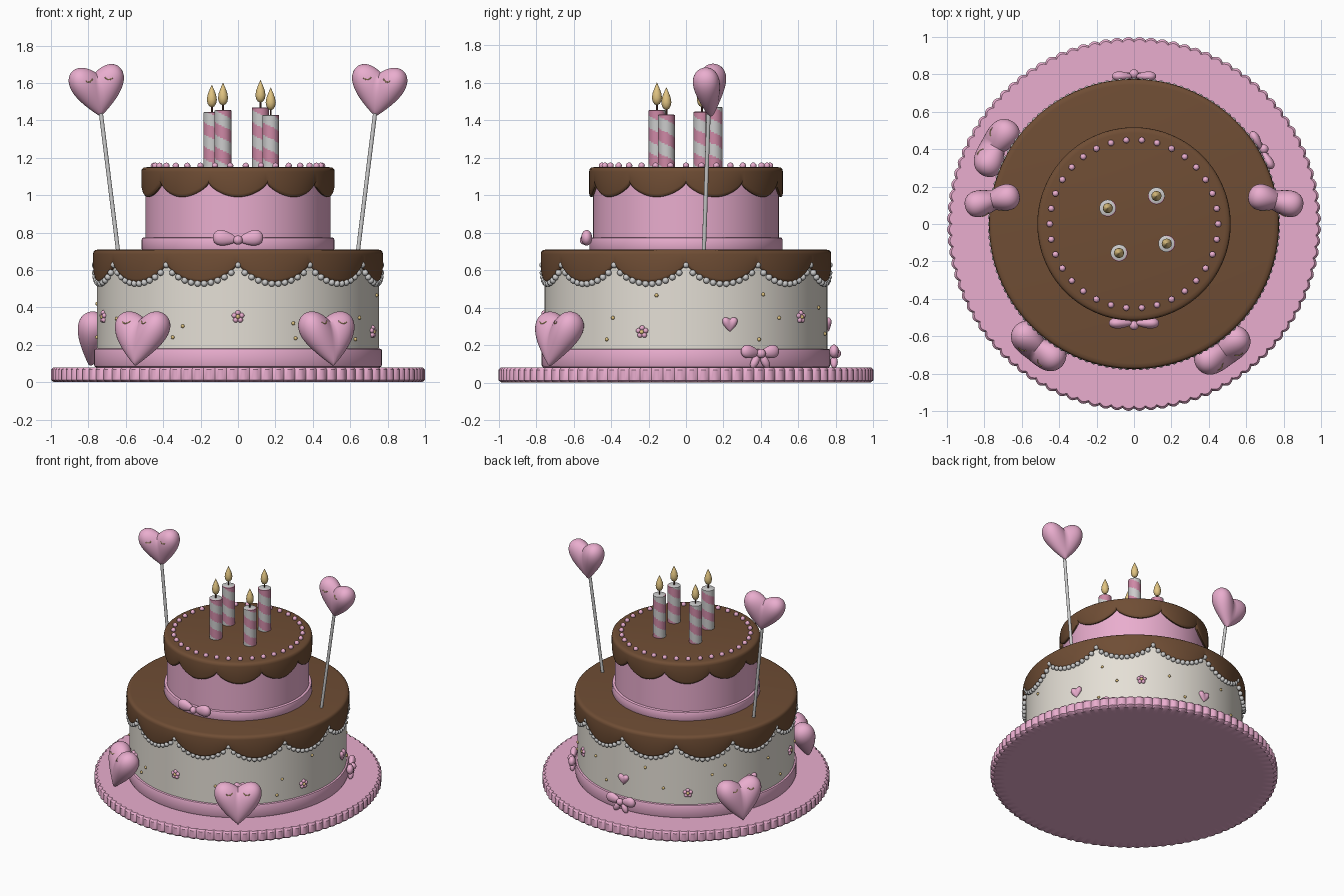
import bpy, bmesh
from math import sin, cos, pi, radians, sqrt
from mathutils import Matrix, Vector

if "Cube" in bpy.data.objects:
    bpy.data.objects.remove(bpy.data.objects["Cube"])

def mat(name, c):
    m = bpy.data.materials.new(name)
    m.diffuse_color = (*c, 1)
    m.use_nodes = True
    m.node_tree.nodes["Principled BSDF"].inputs["Base Color"].default_value = m.diffuse_color
    return m

PINK = mat("pink", (0.82, 0.42, 0.62))
CHOC = mat("chocolate", (0.16, 0.075, 0.035))
CREAM = mat("cream", (0.78, 0.74, 0.67))
WHITE = mat("white", (0.8, 0.8, 0.78))
GOLD = mat("gold", (0.75, 0.55, 0.22))
ROSE = mat("rose", (0.62, 0.25, 0.38))
DARK = mat("dark", (0.1, 0.04, 0.03))

def finish(bm, name, *mats, angle=40):
    bmesh.ops.recalc_face_normals(bm, faces=bm.faces)
    me = bpy.data.meshes.new(name)
    bm.to_mesh(me)
    bm.free()
    for m in mats:
        me.materials.append(m)
    me.polygons.foreach_set("use_smooth", [True] * len(me.polygons))
    me.set_sharp_from_angle(angle=radians(angle))
    ob = bpy.data.objects.new(name, me)
    bpy.context.collection.objects.link(ob)
    return ob

def lathe_into(bm, prof, n, at=(0, 0, 0)):
    """prof(angle) -> list of (r, z); ends are capped"""
    rings = []
    for i in range(n):
        a = 2 * pi * i / n
        rings.append([bm.verts.new((at[0] + r * cos(a), at[1] + r * sin(a), at[2] + z)) for r, z in prof(a)])
    m = len(rings[0])
    for i in range(n):
        p, q = rings[i], rings[(i + 1) % n]
        for j in range(m - 1):
            bm.faces.new((p[j], q[j], q[j + 1], p[j + 1]))
    bm.faces.new([r[0] for r in rings])
    bm.faces.new([r[-1] for r in rings])

def lathe(name, prof, n, m):
    bm = bmesh.new()
    lathe_into(bm, prof if callable(prof) else (lambda a: prof), n)
    return finish(bm, name, m)

def ball(bm, loc, r, rot=None, scale=(1, 1, 1), u=12, v=8):
    M = Matrix.Translation(loc) @ (rot or Matrix()) @ Matrix.Diagonal((*scale, 1))
    return bmesh.ops.create_uvsphere(bm, u_segments=u, v_segments=v, radius=r, matrix=M)["verts"]

def around(deg, r, z):
    """frame on the cake side, local -y pointing outwards"""
    a = radians(deg)
    return Matrix.Translation((r * cos(a), r * sin(a), z)) @ Matrix.Rotation(a + pi / 2, 4, 'Z')

# pleated board
def board(a):
    k = 0.985 + 0.015 * abs(sin(50 * a))
    return [(.9 * k, 0), (.985 * k, 0), (k, .012), (k, .068), (.988 * k, .08), (.6, .08)]
lathe("board", board, 600, PINK)

# tiers and ribbons
def band(r, z0, z1, b=.012):
    return [(r - .06, z0), (r - b, z0), (r - .3 * b, z0 + .3 * b), (r, z0 + b), (r, z1 - b),
            (r - .3 * b, z1 - .3 * b), (r - b, z1), (r - .06, z1)]
lathe("lower_tier", [(.755, .08), (.755, .69)], 128, CREAM)
lathe("upper_tier", [(.495, .70), (.495, 1.13)], 128, PINK)
lathe("lower_ribbon", band(.77, .08, .18), 128, PINK)
lathe("upper_ribbon", band(.515, .70, .775), 128, PINK)

# chocolate icing with scalloped edge
def edge(a, n, cusp, depth, off):
    return cusp - depth * abs(sin(n * (a - off) / 2)) ** .7
def icing(R, top, inner, n, cusp, depth, off):
    def prof(a):
        z = edge(a, n, cusp, depth, off)
        return [(R - .03, top), (R - .012, top - .003), (R - .003, top - .011), (R, top - .025), (R, z + .018),
                (R - .003, z + .007), (R - .01, z), (inner - .01, z + .004)]
    return prof
LOW = (12, .635, .1, 0)
UP = (10, 1.065, .075, 0)
lathe("lower_icing", icing(.775, .71, .755, *LOW), 360, CHOC)
lathe("upper_icing", icing(.517, 1.15, .495, *UP), 300, CHOC)

# pearls under the lower icing, beads on top
bm = bmesh.new()
for i in range(132):
    a = 2 * pi * i / 132
    ball(bm, (.765 * cos(a), .765 * sin(a), edge(a, *LOW) - .008), .017)
finish(bm, "pearl_trim", WHITE)
bm = bmesh.new()
for i in range(34):
    a = 2 * pi * i / 34
    ball(bm, (.45 * cos(a), .45 * sin(a), 1.157), .017)
finish(bm, "top_beads", PINK)

# striped candles with wicks and flames
for k, (x, y, top) in enumerate([(-.14, .085, 1.445), (.12, .15, 1.47), (.175, -.105, 1.43), (-.08, -.155, 1.455)]):
    bm = bmesh.new()
    h = top - 1.14
    prof = [(.045, h * j / 40) for j in range(40)] + [(.045, h - .003), (.04, h)]
    lathe_into(bm, lambda a: prof, 32, (x, y, 1.14))
    for f in bm.faces:
        c = f.calc_center_median() - Vector((x, y, 1.14))
        if len(f.verts) == 4:
            f.material_index = int((Vector((c.x, c.y)).angle_signed(Vector((1, 0))) / (2 * pi) + c.z / .13) % 1 < .5)
    finish(bm, f"candle_{k}", WHITE, ROSE)
    bm = bmesh.new()
    lathe_into(bm, lambda a: [(.005, 0), (.005, .04)], 8, (x, y, top - .005))
    finish(bm, f"wick_{k}", DARK)
    bm = bmesh.new()
    fl = [(.002, 0), (.014, .006), (.023, .02), (.027, .04), (.023, .065), (.014, .09), (.006, .108), (.001, .12)]
    lathe_into(bm, lambda a: fl, 16, (x, y, top + .025))
    finish(bm, f"flame_{k}", GOLD, angle=80)

# puffy heart: a sphere bent into a heart
def bend(p):
    u = abs(p.x)
    z = p.z + u - .3 * u * u
    y = p.y * (.7 + .6 * u) * (.82 + .18 * z)
    return Vector((p.x * .15, y * .09, (z - .145) * .119))

def heart_into(bm, M, u=48, v=32):
    for w in ball(bm, (0, 0, 0), 1, u=u, v=v):
        w.co = M @ bend(w.co)

def heart(name, M):
    bm = bmesh.new()
    heart_into(bm, M)
    finish(bm, name, PINK, angle=60)
    # closed eyes
    cu = bpy.data.curves.new(name + "_eyes", 'CURVE')
    cu.dimensions = '3D'
    cu.bevel_depth = .003
    cu.bevel_resolution = 1
    for s in (-1, 1):
        sp = cu.splines.new('POLY')
        sp.points.add(8)
        for i in range(9):
            t = i / 4 - 1
            x, z = s * (.36 + .13 * t), .3 + .1 * t * t - .13 * t
            sp.points[i].co = (*(M @ bend(Vector((x, -sqrt(1 - x * x - z * z), z)))), 1)
    cu.materials.append(GOLD)
    bpy.context.collection.objects.link(bpy.data.objects.new(name + "_eyes", cu))

for k, (deg, r) in enumerate([(-128, .85), (-55, .845), (151, .86)]):
    heart(f"board_heart_{k}", around(deg, r, .232) @ Matrix.Rotation(radians(-18), 4, 'X') @ Matrix.Scale(1.1, 4))

# heart picks on sticks
for s, side in ((-1, "left"), (1, "right")):
    heart(f"pick_heart_{side}", Matrix.Translation((s * .75, .127, 1.555)) @ Matrix.Rotation(radians(-13 * s), 4, 'Z')
          @ Matrix.Rotation(radians(7 * s), 4, 'Y'))
    a, b = Vector((s * .64, .095, .69)), Vector((s * .738, .122, 1.48))
    bm = bmesh.new()
    bmesh.ops.create_cone(bm, cap_ends=True, segments=16, radius1=.011, radius2=.011, depth=(b - a).length,
                          matrix=Matrix.Translation((a + b) / 2) @ (b - a).to_track_quat('Z', 'Y').to_matrix().to_4x4())
    finish(bm, f"pick_stick_{side}", WHITE)

# bows: teardrop loops, knot and optional tails
def bow(name, M, tails, k=1):
    bm = bmesh.new()
    for s in (-1, 1):
        for w in ball(bm, (0, 0, 0), 1, u=24, v=16):
            p = w.co.copy()
            t = .72 + .28 * p.x
            p = Vector((p.x * .066 + .07, p.y * .038 * t, p.z * .054 * t))
            p = Matrix.Rotation(radians(-8), 3, 'Y') @ p
            w.co = M @ (Vector((s * p.x, p.y, p.z)) * k)
        if tails:
            for w in ball(bm, (s * .032, 0, -.045), 1, Matrix.Rotation(radians(-30 * s), 4, 'Y'), (.022, .02, .038)):
                w.co = M @ w.co
    for w in ball(bm, (0, -.012, 0), .025, u=16, v=12):
        w.co = M @ w.co
    finish(bm, name, PINK, angle=80)
bow("upper_bow", around(-90, .53, .76), False)
bow("back_bow", around(90, .79, .155), True, .88)
bow("side_bow", around(30, .79, .155), True, .85)

# flowers, little hearts and gold dots on the lower tier
petals, centres, hearts = bmesh.new(), bmesh.new(), bmesh.new()
for i in range(5):
    F = around(-90 + 72 * i, .757, .27 if i % 2 else .35)
    for j in range(5):
        a = pi / 2 + 2 * pi * j / 5
        ball(petals, F @ Vector((.021 * cos(a), 0, .021 * sin(a))), .014)
    ball(centres, F @ Vector((0, -.006, 0)), .012)
    heart_into(hearts, around(-54 + 72 * i, .757, .31) @ Matrix.Scale(.28, 4), 24, 16)
for deg, z in [(-113, .30), (-117.5, .24), (-66, .235), (-67, .315), (-31, .345), (-12, .465), (-34, .23), (31, .23),
               (33, .47), (41, .345), (69, .40), (78, .26), (103, .44), (113, .30), (139, .40), (146, .46),
               (174, .42), (185, .24), (211, .34)]:
    ball(centres, around(deg, .757, z).translation, .01)
finish(petals, "flower_petals", PINK)
finish(centres, "flower_centres_and_dots", GOLD)
finish(hearts, "small_hearts", PINK, angle=60)
